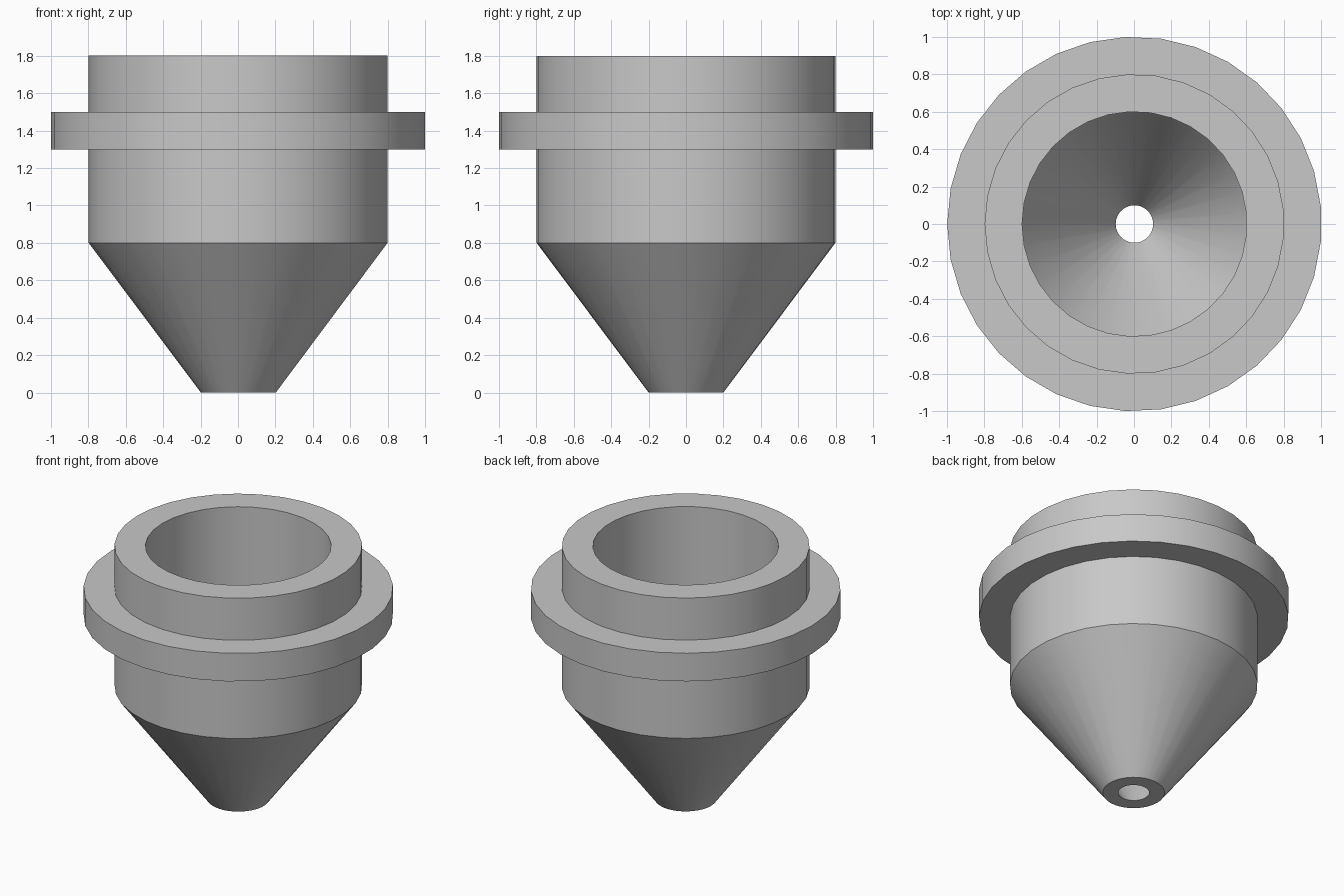
import bpy
import bmesh
from math import cos, sin, pi, radians

SIDES = 33
SHIFT = (1 - cos(pi / SIDES)) / 2   # odd side count: recentres the outline on x

default = bpy.data.objects.get("Cube")
if default:
    bpy.data.objects.remove(default, do_unlink=True)

grey = bpy.data.materials.new("plain_grey")
grey.use_nodes = True
colour = (0.58, 0.58, 0.58, 1)
grey.diffuse_color = colour
grey.node_tree.nodes["Principled BSDF"].inputs["Base Color"].default_value = colour


def lathe(name, profile, closed):
    """Turn a (radius, height) profile, listed anticlockwise, around z."""
    bm = bmesh.new()
    rings = []
    for r, z in profile:
        angles = [pi + 2 * pi * k / SIDES for k in range(SIDES)]
        rings.append([bm.verts.new((r * cos(a) + SHIFT, r * sin(a), z)) for a in angles])
    pairs = list(zip(rings, rings[1:]))
    if closed:
        pairs.append((rings[-1], rings[0]))
    for low, high in pairs:
        for k in range(SIDES):
            n = (k + 1) % SIDES
            bm.faces.new((low[k], low[n], high[n], high[k]))
    mesh = bpy.data.meshes.new(name)
    bm.to_mesh(mesh)
    bm.free()
    mesh.materials.append(grey)
    obj = bpy.data.objects.new(name, mesh)
    bpy.context.collection.objects.link(obj)
    bpy.ops.object.select_all(action="DESELECT")
    obj.select_set(True)
    bpy.context.view_layer.objects.active = obj
    bpy.ops.object.shade_smooth_by_angle(angle=radians(30))
    return obj


# Hollow barrel tapering to the nozzle: outside going up, inside coming down
lathe("funnel_body", [(0.1, 0), (0.2, 0), (0.8, 0.8), (0.8, 1.8),
                      (0.6, 1.8), (0.6, 0.8)], closed=True)

# Flange ring around the barrel
lathe("flange", [(0.8, 1.3), (1, 1.3), (1, 1.5), (0.8, 1.5)], closed=False)
